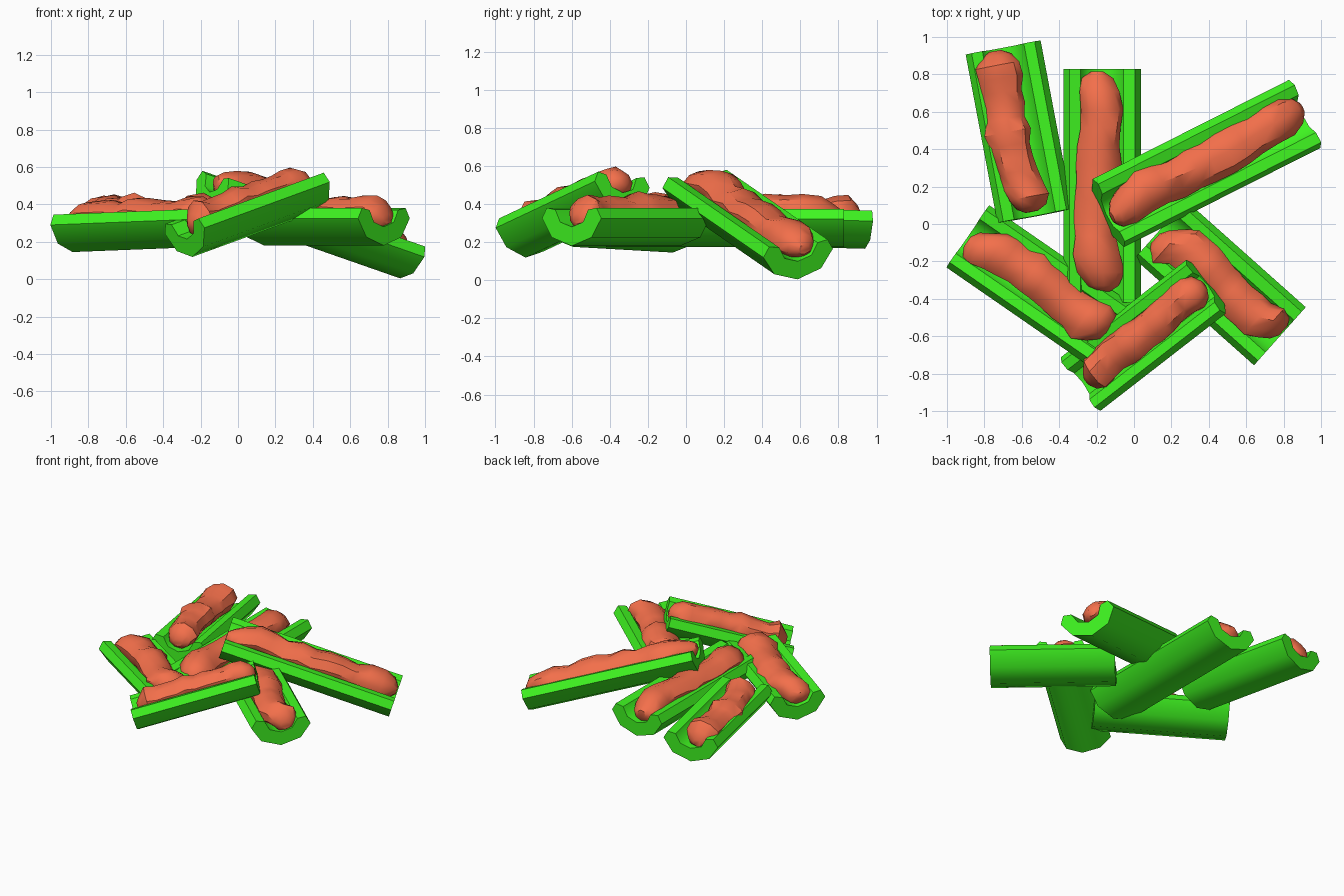
import bpy, bmesh, math, random
from mathutils import Vector

if "Cube" in bpy.data.objects:
    bpy.data.objects.remove(bpy.data.objects["Cube"])

random.seed(4)


def material(name, color):
    m = bpy.data.materials.new(name)
    m.diffuse_color = color
    m.use_nodes = True
    m.node_tree.nodes["Principled BSDF"].inputs["Base Color"].default_value = m.diffuse_color
    return m


GREEN = material("stalk_green", (0.05, 0.92, 0.015, 1))
RED = material("filling_red", (0.90, 0.16, 0.07, 1))

# Half of the trough cross-section, from outer bottom round the lip to inner bottom
HALF = [(0.0, -0.2), (0.14, -0.155), (0.208, -0.055), (0.175, 0.0),
        (0.115, -0.01), (0.08, -0.075), (0.0, -0.1)]
PROFILE = HALF + [(-u, v) for u, v in HALF[-2:0:-1]]


def finish(name, bm, mat, angle):
    bmesh.ops.recalc_face_normals(bm, faces=bm.faces[:])
    me = bpy.data.meshes.new(name)
    bm.to_mesh(me)
    bm.free()
    me.materials.append(mat)
    me.shade_smooth()
    me.set_sharp_from_angle(angle=math.radians(angle))
    ob = bpy.data.objects.new(name, me)
    bpy.context.collection.objects.link(ob)


def loft(rings):
    """Skin a list of equal-length point rings and cap both ends."""
    bm = bmesh.new()
    vs = [[bm.verts.new(p) for p in r] for r in rings]
    n = len(vs[0])
    for r, s in zip(vs, vs[1:]):
        for i in range(n):
            j = (i + 1) % n
            bm.faces.new((r[i], r[j], s[j], s[i]))
    # end caps
    bm.faces.new(vs[0])
    bm.faces.new(vs[-1])
    return bm


def frame(a, b, roll):
    d = (b - a).normalized()
    side = d.cross(Vector((0, 0, 1))).normalized()
    up = side.cross(d)
    c, s = math.cos(roll), math.sin(roll)
    return d, side * c + up * s, up * c - side * s


def stalk(name, a, b, roll=0, wide=1.0):
    d, side, up = frame(a, b, roll)
    rings = [[p + side * u * wide + up * v for u, v in PROFILE] for p in (a, b)]
    finish(name, loft(rings), GREEN, 45)


def filling(name, a, b, path, roll=0, wide=1.0):
    d, side, up = frame(a, b, roll)
    flat = Vector((b.x - a.x, b.y - a.y))
    across = Vector((flat.y, -flat.x)).normalized()
    # path points as (distance fraction, sideways offset)
    pts = []
    for x, y in path:
        q = Vector((x - a.x, y - a.y))
        pts.append((q.dot(flat) / flat.length_squared, q.dot(across) * 0.9))
    pts.sort()
    pad = 0.055 / (b - a).length
    t0, t1 = pts[0][0] - pad, pts[-1][0] + pad
    # stations along the roll, close together at the rounded ends
    stations = [0, 0.03] + [0.09 + 0.082 * k for k in range(11)] + [0.97, 1]
    last = len(stations) - 1
    rings = []
    for k, f in enumerate(stations):
        t = t0 + (t1 - t0) * f
        # sideways offset interpolated along the path
        lat = pts[0][1] if t < pts[0][0] else pts[-1][1]
        for (ta, la), (tb, lb) in zip(pts, pts[1:]):
            if ta <= t <= tb:
                lat = la + (lb - la) * (t - ta) / (tb - ta)
        scale = {0: 0.3, 1: 0.72}.get(min(k, last - k), random.uniform(0.92, 1.1))
        lift = -0.025 - 0.03 * (1 - min(scale, 1)) + random.uniform(-0.012, 0.016)
        c = a + (b - a) * t + side * lat + up * lift
        ring = []
        for i in range(9):
            w = 2 * math.pi * i / 9 + 0.3
            r = scale * random.uniform(0.93, 1.07)
            ring.append(c + side * math.cos(w) * 0.115 * r * wide + up * math.sin(w) * 0.088 * r)
        rings.append(ring)
    finish(name, loft(rings), RED, 40)


# name, start and end of the rim centre line, roll, width factor, filling path seen from above
STICKS = [
    ("back_left", (-0.70, 0.945, 0.365), (-0.53, 0.045, 0.39), 0, 0.98,
     [(-0.74, 0.87), (-0.70, 0.65), (-0.68, 0.45), (-0.62, 0.25), (-0.56, 0.12)]),
    ("back_middle", (-0.17, 0.83, 0.375), (-0.17, -0.42, 0.375), 0, 1.0,
     [(-0.20, 0.76), (-0.17, 0.6), (-0.20, 0.35), (-0.20, 0.1), (-0.22, -0.1), (-0.17, -0.31)]),
    ("back_right", (-0.12, 0.06, 0.56), (0.93, 0.59, 0.194), -0.12, 0.97,
     [(-0.06, 0.06), (0.05, 0.18), (0.25, 0.25), (0.5, 0.38), (0.7, 0.51), (0.86, 0.60)]),
    ("front_right", (0.14, -0.03, 0.38), (0.78, -0.60, 0.38), 0, 1.0,
     [(0.15, -0.12), (0.28, -0.12), (0.42, -0.26), (0.55, -0.41), (0.66, -0.51), (0.76, -0.53)]),
    ("front_left", (-0.89, -0.065, 0.345), (-0.13, -0.59, 0.375), 0, 0.97,
     [(-0.85, -0.13), (-0.75, -0.14), (-0.55, -0.26), (-0.4, -0.39), (-0.28, -0.51), (-0.16, -0.53)]),
    ("front_middle", (-0.30, -0.86, 0.31), (0.37, -0.34, 0.555), 0.1, 0.86,
     [(-0.22, -0.81), (-0.15, -0.72), (0.0, -0.62), (0.13, -0.52), (0.25, -0.41), (0.32, -0.36)]),
]

for name, a, b, roll, wide, path in STICKS:
    a, b = Vector(a), Vector(b)
    stalk(name + "_stalk", a, b, roll, wide)
    filling(name + "_filling", a, b, path, roll, wide)
